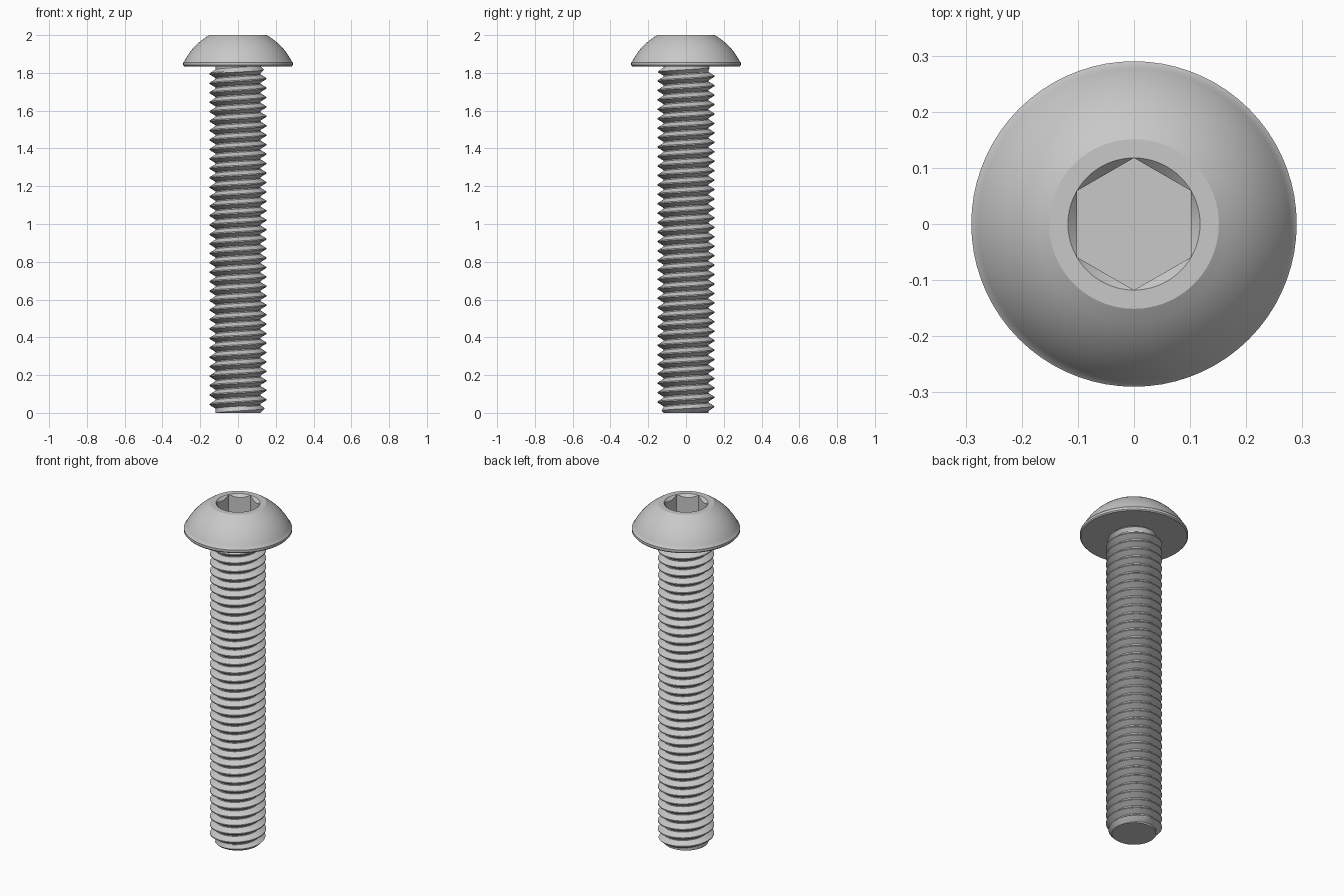
import bpy, bmesh
from math import cos, sin, pi, sqrt, radians

cube = bpy.data.objects.get("Cube")
if cube:
    bpy.data.objects.remove(cube, do_unlink=True)

steel = bpy.data.materials.new("grey_steel")
steel.use_nodes = True
colour = (0.58, 0.58, 0.58, 1)
steel.diffuse_color = colour
steel.node_tree.nodes["Principled BSDF"].inputs["Base Color"].default_value = colour

HEAD_Z, TOP = 1.835, 2.0
ROOT, CREST, PITCH = 0.119, 0.15, 0.05


def finish(name, bm, angle):
    bmesh.ops.remove_doubles(bm, verts=bm.verts, dist=0.0002)
    bmesh.ops.recalc_face_normals(bm, faces=bm.faces)
    mesh = bpy.data.meshes.new(name)
    bm.to_mesh(mesh)
    bm.free()
    obj = bpy.data.objects.new(name, mesh)
    bpy.context.collection.objects.link(obj)
    mesh.materials.append(steel)
    bpy.ops.object.select_all(action='DESELECT')
    obj.select_set(True)
    bpy.context.view_layer.objects.active = obj
    bpy.ops.object.shade_smooth_by_angle(angle=radians(angle))


def bridge(bm, low, high):
    n = len(low)
    for j in range(n):
        k = (j + 1) % n
        bm.faces.new((low[j], low[k], high[k], high[j]))


# Button head: lathed dome with a chamfered hexagonal socket
SEGS = 72
FLAT = 0.102
RIM = FLAT / cos(pi / 6)


def hex_radius(a):
    return FLAT / cos((a + pi / 6) % (pi / 3) - pi / 6)


bm = bmesh.new()
angles = [2 * pi * j / SEGS for j in range(SEGS)]


def ring(radius, height):
    return [bm.verts.new((radius(a) * cos(a), radius(a) * sin(a), height(a))) for a in angles]


centre_z, sphere = 1.7225, 0.316
profile = [(0.285, HEAD_Z), (0.29, HEAD_Z + 0.006), (0.29, 1.855)]
for i in range(11):
    z = 1.86 + (TOP - 1.86) * i / 10
    profile.append((sqrt(sphere ** 2 - (z - centre_z) ** 2), z))
profile.append((RIM, TOP))
rings = [ring(lambda a, r=r: r, lambda a, z=z: z) for r, z in profile]
rings.append(ring(hex_radius, lambda a: TOP - (RIM - hex_radius(a))))
rings.append(ring(hex_radius, lambda a: TOP - 0.104))
for low, high in zip(rings, rings[1:]):
    bridge(bm, low, high)
bm.faces.new(rings[0])
bm.faces.new(rings[-1])
finish("button_head", bm, 25)

# Threaded shank: helical ridge, tapered to the root at both ends
bm = bmesh.new()
SEGS = 48
START = 0.02
tooth = [(-0.44, ROOT), (-0.06, CREST), (0.06, CREST), (0.44, ROOT)]
rows = []
for turn in range(-2, int(HEAD_Z / PITCH) + 3):
    for offset, radius in tooth:
        row = []
        for j in range(SEGS + 1):
            a = 2 * pi * j / SEGS
            z = START + PITCH * (turn + offset + j / SEGS)
            z = min(max(z, 0), HEAD_Z)
            r = min(radius, ROOT + z, ROOT + HEAD_Z - z)
            row.append(bm.verts.new((r * cos(a), r * sin(a), z)))
        rows.append(row)
for low, high in zip(rows, rows[1:]):
    for j in range(SEGS):
        bm.faces.new((low[j], low[j + 1], high[j + 1], high[j]))
bmesh.ops.remove_doubles(bm, verts=bm.verts, dist=0.0002)

# Flat end caps
for z in (0, HEAD_Z):
    bmesh.ops.create_circle(bm, cap_ends=True, segments=SEGS, radius=ROOT)
    cap = bm.verts[:][-SEGS:]
    for v in cap:
        v.co.z = z
finish("threaded_shank", bm, 25)
